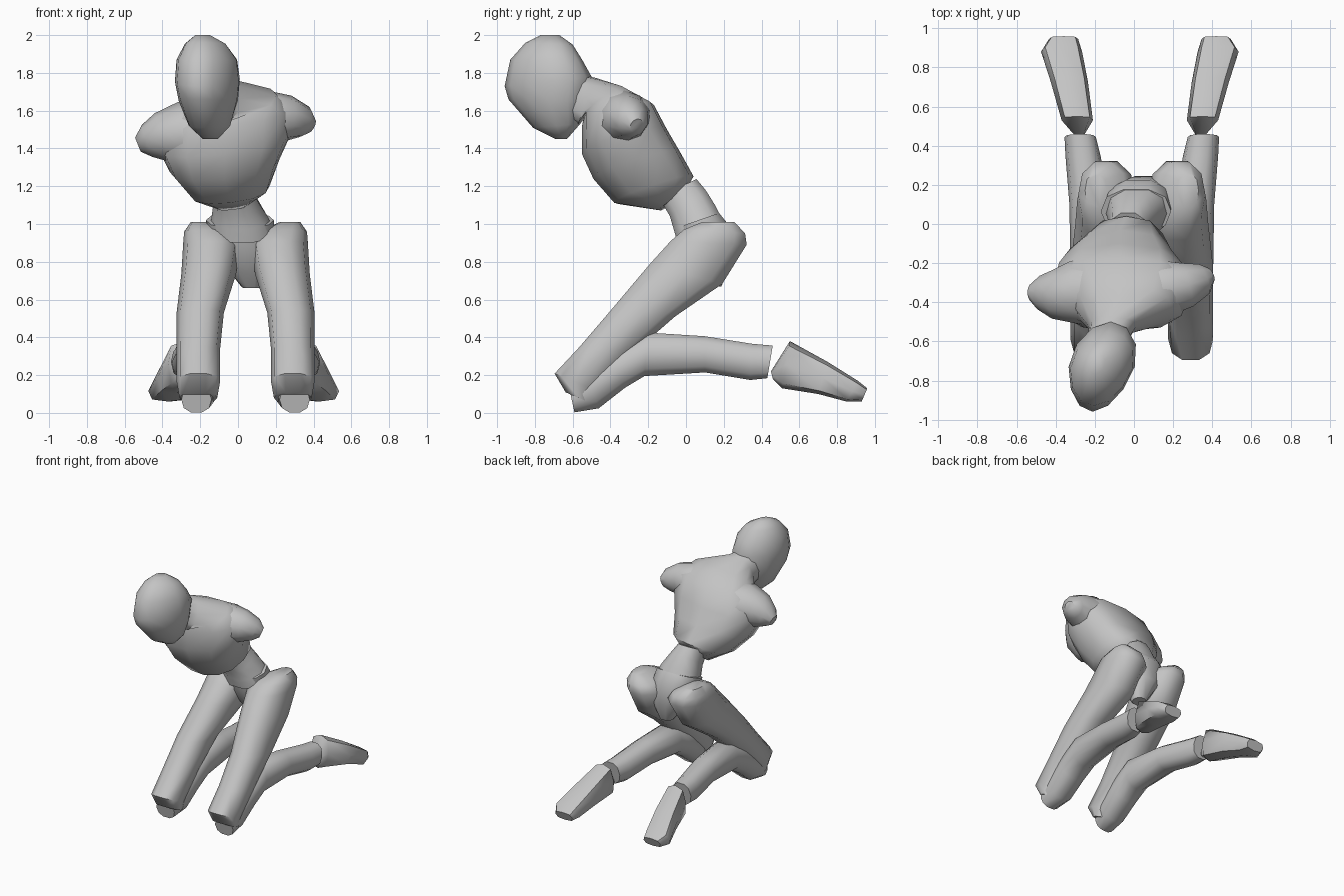
import bpy
import bmesh
import math
from mathutils import Vector

cube = bpy.data.objects.get("Cube")
if cube:
    bpy.data.objects.remove(cube, do_unlink=True)

grey = bpy.data.materials.new("clay_grey")
grey.use_nodes = True
colour = (.55, .55, .55, 1)
grey.diffuse_color = colour
grey.node_tree.nodes["Principled BSDF"].inputs["Base Color"].default_value = colour

parts = []


def squared(value, power):
    """Flatten a circle coordinate so that the ring becomes slightly boxy."""
    return math.copysign(abs(value) ** power, value)


def skin(name, rings):
    """Join a list of vertex rings into one closed, capped body."""
    bm = bmesh.new()
    loops = [[bm.verts.new(point) for point in ring] for ring in rings]
    for low, high in zip(loops, loops[1:]):
        for i in range(len(low)):
            j = (i + 1) % len(low)
            bm.faces.new((low[i], low[j], high[j], high[i]))
    bm.faces.new(loops[0])
    bm.faces.new(loops[-1])
    bmesh.ops.recalc_face_normals(bm, faces=bm.faces)
    mesh = bpy.data.meshes.new(name)
    bm.to_mesh(mesh)
    bm.free()
    mesh.materials.append(grey)
    part = bpy.data.objects.new(name, mesh)
    bpy.context.collection.objects.link(part)
    parts.append(part)
    return part


def body(name, sections, side=1, axis=0, sides=10, power=.85):
    """Loft sections: centre x, half width, then two opposite (y, z) points."""
    rings = []
    for x, width, y1, z1, y2, z2 in sections:
        near, far = Vector((0, y1, z1)), Vector((0, y2, z2))
        middle, half = (near + far) / 2, (far - near) / 2
        ring = []
        for i in range(sides):
            turn = math.tau * i / sides
            point = middle + half * squared(math.sin(turn), power)
            point.x = axis + side * (x + width * squared(math.cos(turn), power))
            ring.append(point)
        rings.append(ring)
    return skin(name, rings)


def stub(name, path, sides=10):
    """Loft round sections along a path of x, y, z, radius."""
    points = [Vector(p[:3]) for p in path]
    rings = []
    for k, point in enumerate(points):
        along = points[min(k + 1, len(points) - 1)] - points[max(k - 1, 0)]
        u = along.cross(Vector((0, 1, 0))).normalized()
        v = along.cross(u).normalized()
        turns = [math.tau * i / sides for i in range(sides)]
        rings.append([point + (u * math.cos(t) + v * math.sin(t)) * path[k][3]
                      for t in turns])
    return skin(name, rings)


# Egg-shaped head, turned a little to its right and narrower at the face
head = body("head", [
    (-.18, .04, -.77, 2, -.67, 2),
    (-.165, .11, -.85, 1.96, -.6, 1.95),
    (-.155, .165, -.93, 1.87, -.55, 1.87),
    (-.155, .175, -.96, 1.73, -.5, 1.78),
    (-.15, .16, -.94, 1.66, -.52, 1.65),
    (-.15, .11, -.81, 1.51, -.56, 1.53),
    (-.15, .04, -.69, 1.45, -.63, 1.45)], sides=12, power=1)
for v in head.data.vertices:
    forward = v.co.y + .68
    v.co.x = -.16 + (v.co.x + .16) * (1 + .7 * min(forward, 0)) + .2 * forward

# Leaning chest that narrows into the neck, rolled towards its right
chest = body("chest", [
    (-.03, .1, -.14, 1.07, -.01, 1.16),
    (-.04, .21, -.38, 1.11, .04, 1.25),
    (-.07, .29, -.49, 1.24, -.03, 1.38),
    (-.07, .35, -.55, 1.37, -.1, 1.5),
    (-.06, .34, -.55, 1.52, -.17, 1.63),
    (-.05, .25, -.54, 1.57, -.33, 1.72),
    (-.11, .12, -.57, 1.53, -.48, 1.78),
    (-.14, .1, -.65, 1.56, -.56, 1.8)], sides=12, power=.8)
for v in chest.data.vertices:
    v.co.z += .12 * (v.co.x + .06)

# Rounded shoulder ends
stub("left_shoulder", [
    (.02, -.34, 1.52, .16), (.17, -.33, 1.56, .15), (.27, -.31, 1.56, .12),
    (.35, -.28, 1.54, .085), (.39, -.26, 1.52, .04)])
stub("right_shoulder", [
    (-.18, -.34, 1.46, .2), (-.32, -.35, 1.48, .165), (-.41, -.36, 1.46, .13),
    (-.48, -.35, 1.44, .09), (-.53, -.35, 1.42, .04)])

# Waist and tapering pelvis
body("waist", [
    (-.03, .1, -.15, 1.14, .06, 1.24),
    (-.01, .12, -.09, 1.04, .11, 1.18),
    (.01, .15, -.07, .97, .16, 1.1),
    (.02, .17, -.05, .9, .2, 1.02)])
body("pelvis", [
    (.01, .18, -.05, .98, .18, 1.06),
    (.02, .17, -.03, .86, .23, 1),
    (.05, .12, .03, .74, .25, .82),
    (.07, .05, .09, .66, .19, .67)])

# Folded legs, each mirrored about the hips
for label, side in (("left", 1), ("right", -1)):
    body(label + "_thigh", [
        (.235, .055, .08, 1.01, .26, 1.01),
        (.2, .125, -.02, .97, .32, .95),
        (.18, .15, -.09, .91, .33, .89),
        (.195, .145, -.2, .79, .2, .68),
        (.24, .125, -.4, .55, -.05, .51),
        (.25, .115, -.57, .35, -.27, .32),
        (.25, .115, -.7, .21, -.48, .12),
        (.25, .1, -.64, .11, -.5, .05)], side, .04)
    body(label + "_shin", [
        (.26, .08, -.62, .14, -.59, 0),
        (.25, .1, -.54, .24, -.46, .02),
        (.25, .11, -.4, .32, -.32, .13),
        (.25, .115, -.2, .43, -.22, .19),
        (.27, .1, .1, .41, .1, .21),
        (.3, .09, .35, .37, .34, .17),
        (.315, .08, .46, .36, .43, .18)], side, .04)
    # Flat-soled foot with a blunt toe
    body(label + "_foot", [
        (.31, .025, .45, .22, .46, .18),
        (.32, .08, .55, .38, .51, .13),
        (.36, .095, .75, .27, .7, .1),
        (.4, .105, .91, .17, .85, .06),
        (.39, .075, .96, .13, .93, .06)], side, .03, 8, .65)

# Soft shading with crisp rims
bpy.ops.object.select_all(action="DESELECT")
for part in parts:
    part.select_set(True)
bpy.context.view_layer.objects.active = parts[0]
bpy.ops.object.shade_smooth_by_angle(angle=math.radians(50))
